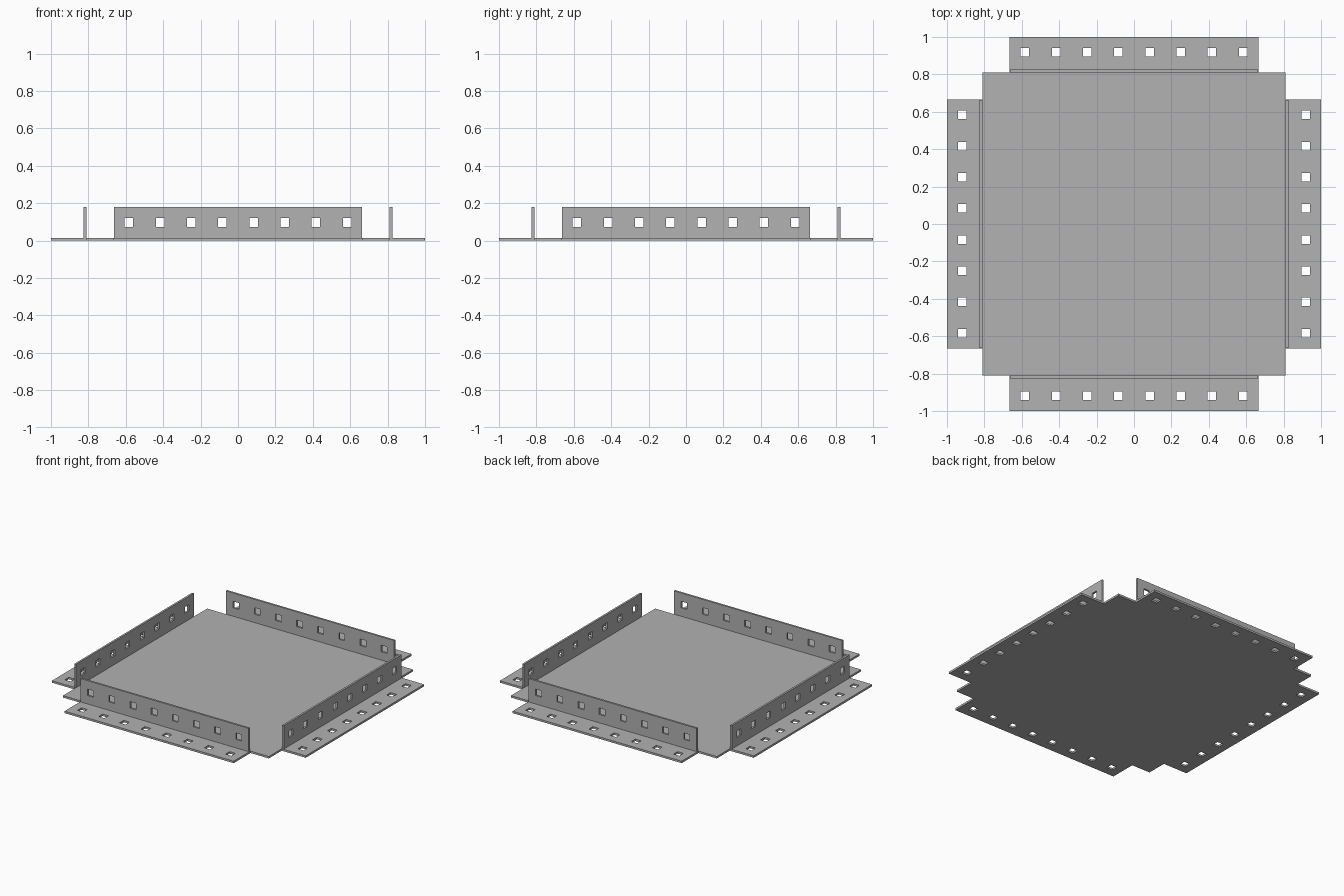
import bpy
import bmesh
from math import pi
from mathutils import Matrix, Vector

cube = bpy.data.objects.get("Cube")
if cube:
    bpy.data.objects.remove(cube, do_unlink=True)

THICK = 0.014       # sheet thickness
HALF = 0.811        # half width of the base plate
HOLE = 0.046        # square hole size
PITCH = 0.1667      # hole spacing
COUNT = 8           # holes per strip

steel = bpy.data.materials.new("grey_steel")
steel.use_nodes = True
grey = (0.445, 0.445, 0.445, 1)
steel.diffuse_color = grey
steel.node_tree.nodes["Principled BSDF"].inputs["Base Color"].default_value = grey


def finish(bm, name):
    bmesh.ops.recalc_face_normals(bm, faces=bm.faces)
    mesh = bpy.data.meshes.new(name)
    bm.to_mesh(mesh)
    bm.free()
    mesh.materials.append(steel)
    obj = bpy.data.objects.new(name, mesh)
    bpy.context.collection.objects.link(obj)


def add_box(bm, low, high):
    low, high = Vector(low), Vector(high)
    size = Matrix.Diagonal((*(high - low), 1))
    bmesh.ops.create_cube(bm, size=1, matrix=Matrix.Translation((low + high) / 2) @ size)


def perforated_strip(name, half_length, low, high, hole_center, place, turn):
    """Sheet strip with a row of square holes; place maps (along, across) to a point."""
    bm = bmesh.new()
    along = [-half_length]
    for i in range(COUNT):
        center = (i - (COUNT - 1) / 2) * PITCH
        along += [center - HOLE / 2, center + HOLE / 2]
    along.append(half_length)
    across = [low, hole_center - HOLE / 2, hole_center + HOLE / 2, high]
    grid = [[bm.verts.new(place(a, c)) for c in across] for a in along]
    for i in range(len(along) - 1):
        for j in range(len(across) - 1):
            if i % 2 and j == 1:
                continue        # leave the hole open
            bm.faces.new((grid[i][j], grid[i + 1][j], grid[i + 1][j + 1], grid[i][j + 1]))
    # Give the strip its thickness
    normal = Vector((0, 0, 1)) if place(0, low).z == place(0, high).z else Vector((0, -1, 0))
    result = bmesh.ops.extrude_face_region(bm, geom=bm.faces[:], use_keep_orig=True)
    moved = [v for v in result["geom"] if isinstance(v, bmesh.types.BMVert)]
    bmesh.ops.translate(bm, verts=moved, vec=normal * THICK)
    bmesh.ops.transform(bm, matrix=Matrix.Rotation(turn, 4, "Z"), verts=bm.verts)
    finish(bm, name)


# Base plate
plate = bmesh.new()
add_box(plate, (-HALF, -HALF, 0), (HALF, HALF, THICK))
finish(plate, "base_plate")

# One angle bracket along each side: flat flange outside, upright flange at the plate edge
for k, side in enumerate(("front", "left", "back", "right")):
    perforated_strip(side + "_flat_flange", 0.666, HALF, 1.0, 0.918,
                     lambda a, c: Vector((a, -c, 0)), k * pi / 2)
    perforated_strip(side + "_upright_flange", 0.662, THICK, 0.18, 0.097,
                     lambda a, c: Vector((a, -HALF, c)), k * pi / 2)
